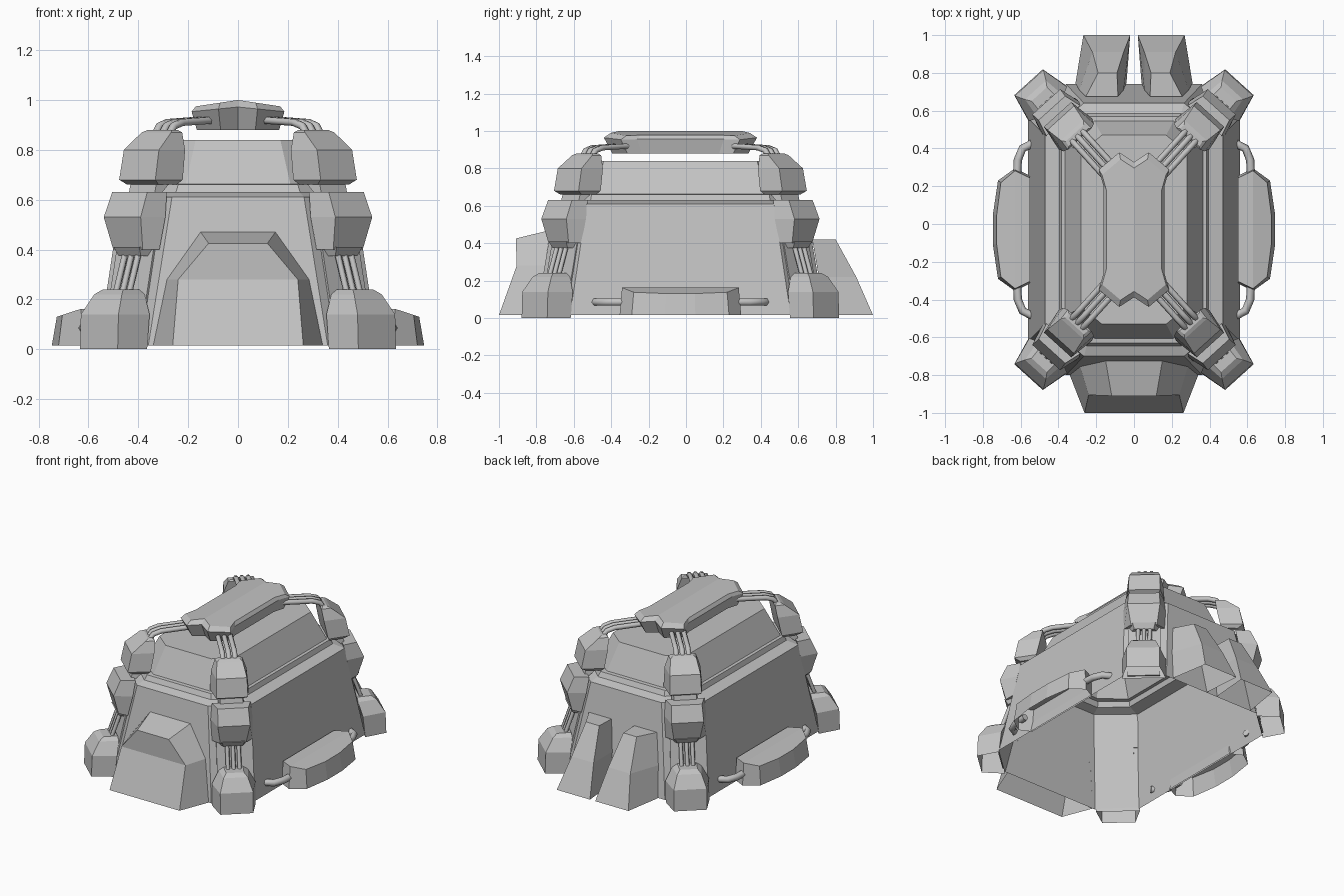
import bpy
import bmesh
from mathutils import Vector

cube = bpy.data.objects.get("Cube")
if cube:
    bpy.data.objects.remove(cube, do_unlink=True)

CY = -0.03          # centre of the symmetric shell along y
SIDES = (1, -1)

grey = bpy.data.materials.new("plain_grey")
grey.use_nodes = True
COLOUR = (0.54, 0.54, 0.54, 1)
grey.diffuse_color = COLOUR
for node in grey.node_tree.nodes:
    if node.type == 'BSDF_PRINCIPLED':
        node.inputs["Base Color"].default_value = COLOUR


def loft(name, rings, bottom=True, top="flat", closed=True):
    """Skin a stack of equal-length point rings, with optional end caps."""
    bm = bmesh.new()
    loops = [[bm.verts.new(p) for p in ring] for ring in rings]
    n = len(loops[0])
    for low, high in zip(loops, loops[1:]):
        for i in range(n if closed else n - 1):
            j = (i + 1) % n
            bm.faces.new((low[i], low[j], high[j], high[i]))
    last, h = loops[-1], n // 2
    if bottom:
        bm.faces.new(loops[0][::-1])
    if top == "ridge":
        bm.faces.new(last[:h + 1])
        bm.faces.new(last[h:] + last[:1])
    elif top == "rows":
        for i in range(h - 1):
            bm.faces.new((last[i], last[i + 1], last[n - 2 - i], last[n - 1 - i]))
    else:
        bm.faces.new(last)
    bmesh.ops.recalc_face_normals(bm, faces=bm.faces)
    mesh = bpy.data.meshes.new(name)
    bm.to_mesh(mesh)
    bm.free()
    mesh.materials.append(grey)
    bpy.context.collection.objects.link(bpy.data.objects.new(name, mesh))


def pipe(name, points, radius):
    """A thin tube with a low side count along a bent path."""
    curve = bpy.data.curves.new(name, 'CURVE')
    curve.dimensions = '3D'
    curve.bevel_depth = radius
    curve.bevel_resolution = 1
    curve.use_fill_caps = True
    spline = curve.splines.new('POLY')
    spline.points.add(len(points) - 1)
    for sp, p in zip(spline.points, points):
        sp.co = (*p, 1)
    curve.materials.append(grey)
    bpy.context.collection.objects.link(bpy.data.objects.new(name, curve))


def octagon(x, y, cut_x, cut_y, z):
    """Ring with half sizes x, y and corner cuts that start at cut_x, cut_y."""
    q = [(x, cut_y), (cut_x, y), (-cut_x, y), (-x, cut_y)]
    q += [(a, -b) for a, b in reversed(q)]
    return [(a, CY + b, z) for a, b in q]


# Open-bottomed shell, stepped ledge and upper storey
loft("main_shell", [octagon(.56, .77, .36, .59, .015),
                    octagon(.47, .67, .265, .50, .61),
                    octagon(.395, .615, .25, .48, .628),
                    octagon(.385, .60, .24, .475, .66),
                    octagon(.365, .575, .21, .46, .662),
                    octagon(.28, .50, .17, .41, .84)], bottom=False)

# Waisted roof plate with a shallow ridge
quarter = [(0, .355), (.08, .405), (.19, .315), (.165, .23)]
half = quarter + [(x, -y) for x, y in reversed(quarter)]
outline = half + [(-x, y) for x, y in reversed(half[1:-1])]


def plate_ring(s, z, slope=0):
    return [(x * s, CY + y * (s + .03), z - slope * abs(x * s)) for x, y in outline]


loft("roof_plate", [plate_ring(.87, .88), plate_ring(.98, .972, .1),
                    plate_ring(.89, 1.0, .15)], top="ridge")


# Corner legs, built in a frame: u points outward, v runs along the corner wall
def corner(u, v, z, sx, sy):
    v += .11
    return Vector((sx * (.67 * u - .74 * v), CY + sy * (.74 * u + .67 * v), z))


def block(name, levels, sx, sy):
    """Each level is inner u, outer u, inner half width, outer half width, z."""
    loft(name, [[corner(a, -w, z, sx, sy), corner(b, -t, z, sx, sy),
                 corner(b, t, z, sx, sy), corner(a, w, z, sx, sy)]
                for a, b, w, t, z in levels], bottom=not name.startswith("foot"))


LEG_PARTS = {
    "corner_pillar": [(.815, .825, .1, .1, .015), (.683, .693, .1, .1, .6)],
    "foot": [(.815, .955, .135, .102, 0), (.80, .95, .135, .102, .14),
             (.78, .90, .09, .075, .22), (.78, .87, .06, .055, .24)],
    "middle_pod_base": [(.735, .77, .08, .06, .375), (.73, .79, .10, .07, .41)],
    "middle_pod": [(.73, .78, .125, .08, .40), (.70, .815, .13, .10, .53),
                   (.68, .77, .12, .095, .63)],
    "leg_neck": [(.675, .70, .08, .07, .62), (.59, .68, .08, .07, .69)],
    "upper_pod": [(.60, .69, .10, .085, .66), (.585, .725, .12, .098, .68),
                  (.56, .70, .11, .095, .80), (.55, .61, .085, .08, .87),
                  (.56, .59, .07, .065, .88)],
}
for sx in SIDES:
    for sy in SIDES:
        tag = ("left" if sx > 0 else "right") + ("_back" if sy > 0 else "_front")
        for part, levels in LEG_PARTS.items():
            block(f"{part}_{tag}", levels, sx, sy)
        for k in (-1, 0, 1):
            # Leg rods and the roof pipes above them
            pipe(f"leg_rod_{tag}_{k}", [corner(.815, k * .036, .22, sx, sy),
                                        corner(.755, k * .036, .39, sx, sy)], .013)
            pipe(f"roof_pipe_{tag}_{k}",
                 [corner(u, k * .038, z, sx, sy)
                  for u, z in ((.30, .92), (.50, .91), (.55, .895), (.575, .86))], .016)

# Side bumpers with bent grab handles
bump_half = [(.55, .285), (.63, .325), (.72, .26), (.747, .08)]
bump = bump_half + [(x, -y) for x, y in reversed(bump_half)]
for s in SIDES:
    tag = "left" if s > 0 else "right"
    loft(f"side_bumper_{tag}",
         [[(s * x, CY + y, .015) for x, y in bump],
          [(s * (x - max(0, x - .63) * .17), CY + y * .96,
            .162 - max(0, x - .63) * .27) for x, y in bump]],
         bottom=False, top="rows")
    for e in SIDES:
        pipe(f"grab_handle_{tag}_{e}",
             [(s * x, CY + e * y, .085) for x, y in
              ((.62, .27), (.615, .37), (.59, .43), (.54, .455))], .022)

# Front hood: arch against the wall narrowing to a sloped face
back_arch = [(.34, -.80, .015), (.285, -.755, .28), (.15, -.725, .47)]
front_arch = [(.262, -1.0, .015), (.24, -.905, .28), (.118, -.91, .425)]


def arch(points):
    return points + [(-x, y, z) for x, y, z in reversed(points)]


loft("front_hood", [arch(back_arch), arch(front_arch)],
     bottom=False, top="rows", closed=False)

# Flared pair of rear buttresses; each level: wall x range, outer x range, wall y, outer y, z
FIN = [(.04, .31, .02, .268, .745, 1.0, .015),
       (.055, .29, .055, .22, .71, .91, .22),
       (.085, .255, .09, .19, .675, .80, .42)]
for s in SIDES:
    loft(f"rear_buttress_{'left' if s > 0 else 'right'}",
         [[(s * a, yw, z), (s * b, yw, z), (s * d, yo, z), (s * c, yo, z)]
          for a, b, c, d, yw, yo, z in FIN], bottom=False)
